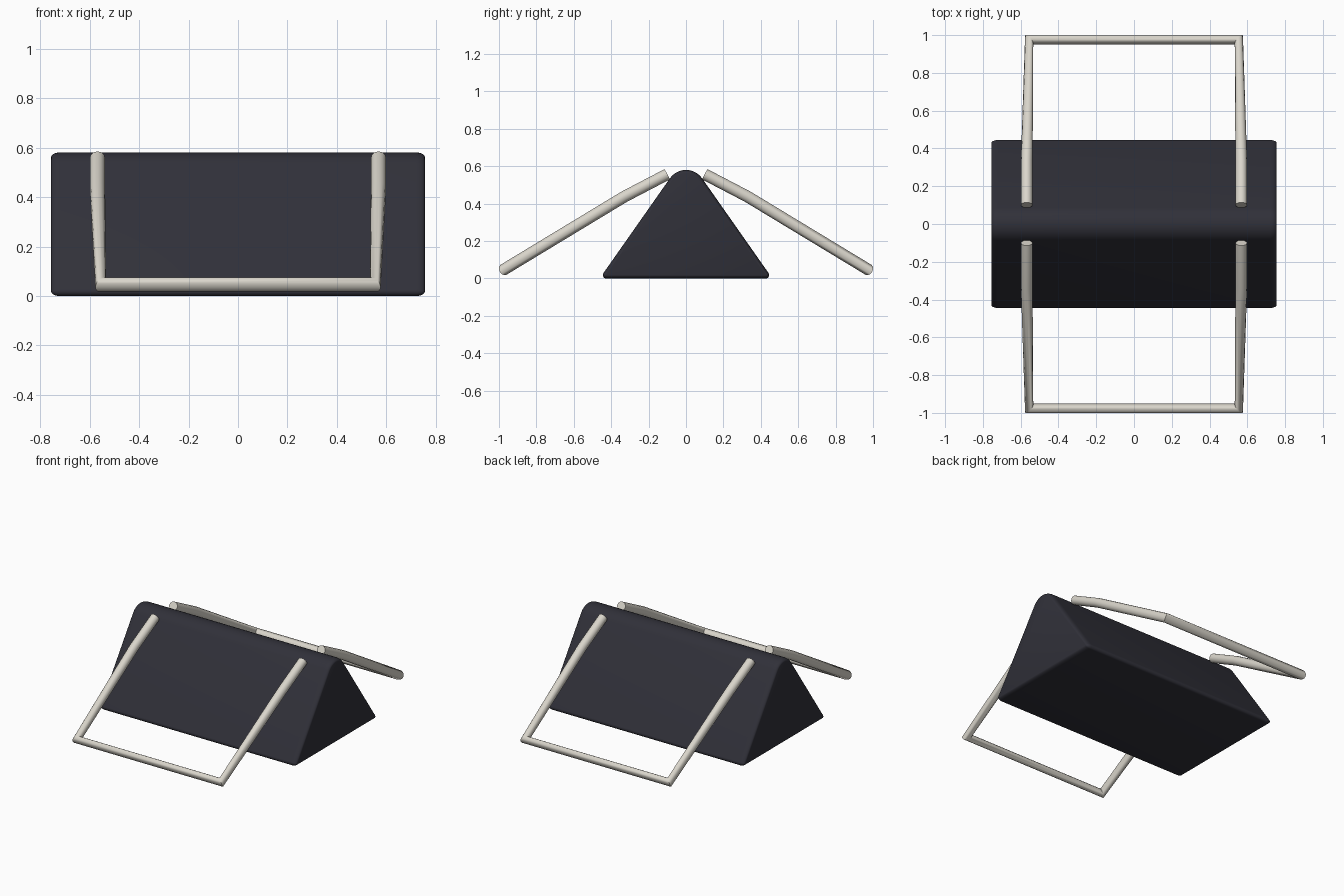
import bpy, bmesh, math

if "Cube" in bpy.data.objects:
    bpy.data.objects.remove(bpy.data.objects["Cube"])


def material(name, rgb):
    m = bpy.data.materials.new(name)
    m.diffuse_color = (*rgb, 1)
    m.use_nodes = True
    m.node_tree.nodes["Principled BSDF"].inputs["Base Color"].default_value = m.diffuse_color
    return m


DARK = material("dark slate fabric", (0.030, 0.030, 0.041))
PALE = material("pale cream strap", (0.70, 0.67, 0.60))

HALF_X, HALF_Y, TOP = 0.755, 0.445, 0.58
R_BASE, R_TOP = 0.018, 0.105


def profile(inset):
    """Rounded triangle in the yz plane, shrunk by inset."""
    cy, cz, ty, tz = HALF_Y - R_BASE, R_BASE, 0.0, TOP - R_TOP
    v = (ty - cy, tz - cz)
    # direction of the slope's outward normal, tangent to both corner arcs
    phi = math.atan2(v[1], v[0]) - math.acos((R_BASE - R_TOP) / math.hypot(*v))

    def arc(y, z, r, a, b, n):
        return [(y + r * math.cos(a + (b - a) * i / n),
                 z + r * math.sin(a + (b - a) * i / n)) for i in range(n + 1)]

    rb, rt = R_BASE - inset, R_TOP - inset
    return (arc(cy, cz, rb, -math.pi / 2, phi, 6)
            + arc(ty, tz, rt, phi, math.pi - phi, 14)
            + arc(-cy, cz, rb, math.pi - phi, 1.5 * math.pi, 6))


# Bag body: rounded prism with softened end edges
bm = bmesh.new()
steps = 5
sections = []
for i in range(steps + 1):
    t = math.pi / 2 * i / steps
    sections.append((HALF_X - 0.035 * (1 - math.sin(t)), 0.017 * (1 - math.cos(t))))
sections = [(-x, d) for x, d in reversed(sections)] + sections
rings = [[bm.verts.new((x, y, z)) for y, z in profile(d)] for x, d in sections]
for a, b in zip(rings, rings[1:]):
    for i in range(len(a)):
        j = (i + 1) % len(a)
        bm.faces.new((a[i], a[j], b[j], b[i]))
bm.faces.new(rings[0])
bm.faces.new(rings[-1])
bmesh.ops.recalc_face_normals(bm, faces=bm.faces)
mesh = bpy.data.meshes.new("bag_body")
bm.to_mesh(mesh)
bm.free()
mesh.materials.append(DARK)
body = bpy.data.objects.new("bag_body", mesh)
bpy.context.collection.objects.link(body)


# Handles: one U-shaped tube on each side
def handle(name, side):
    half = [(0.568, 0.10, 0.557), (0.568, 0.33, 0.437), (0.555, 0.976, 0.046)]
    path = half + [(-x, y, z) for x, y, z in reversed(half)]
    curve = bpy.data.curves.new(name, "CURVE")
    curve.dimensions = "3D"
    curve.bevel_depth = 0.031
    curve.bevel_resolution = 4
    curve.use_fill_caps = True
    spline = curve.splines.new("POLY")
    spline.points.add(len(path) - 1)
    for p, (x, y, z) in zip(spline.points, path):
        p.co = (x, side * y, z, 1)
    curve.materials.append(PALE)
    obj = bpy.data.objects.new(name, curve)
    bpy.context.collection.objects.link(obj)
    bpy.ops.object.select_all(action="DESELECT")
    obj.select_set(True)
    bpy.context.view_layer.objects.active = obj
    bpy.ops.object.convert(target="MESH")
    return bpy.context.view_layer.objects.active


parts = [body, handle("front_handle", -1), handle("back_handle", 1)]

# Smooth shading with sharp tube bends and end caps
for obj in parts:
    bpy.ops.object.select_all(action="DESELECT")
    obj.select_set(True)
    bpy.context.view_layer.objects.active = obj
    bpy.ops.object.shade_smooth_by_angle(angle=math.radians(40))
